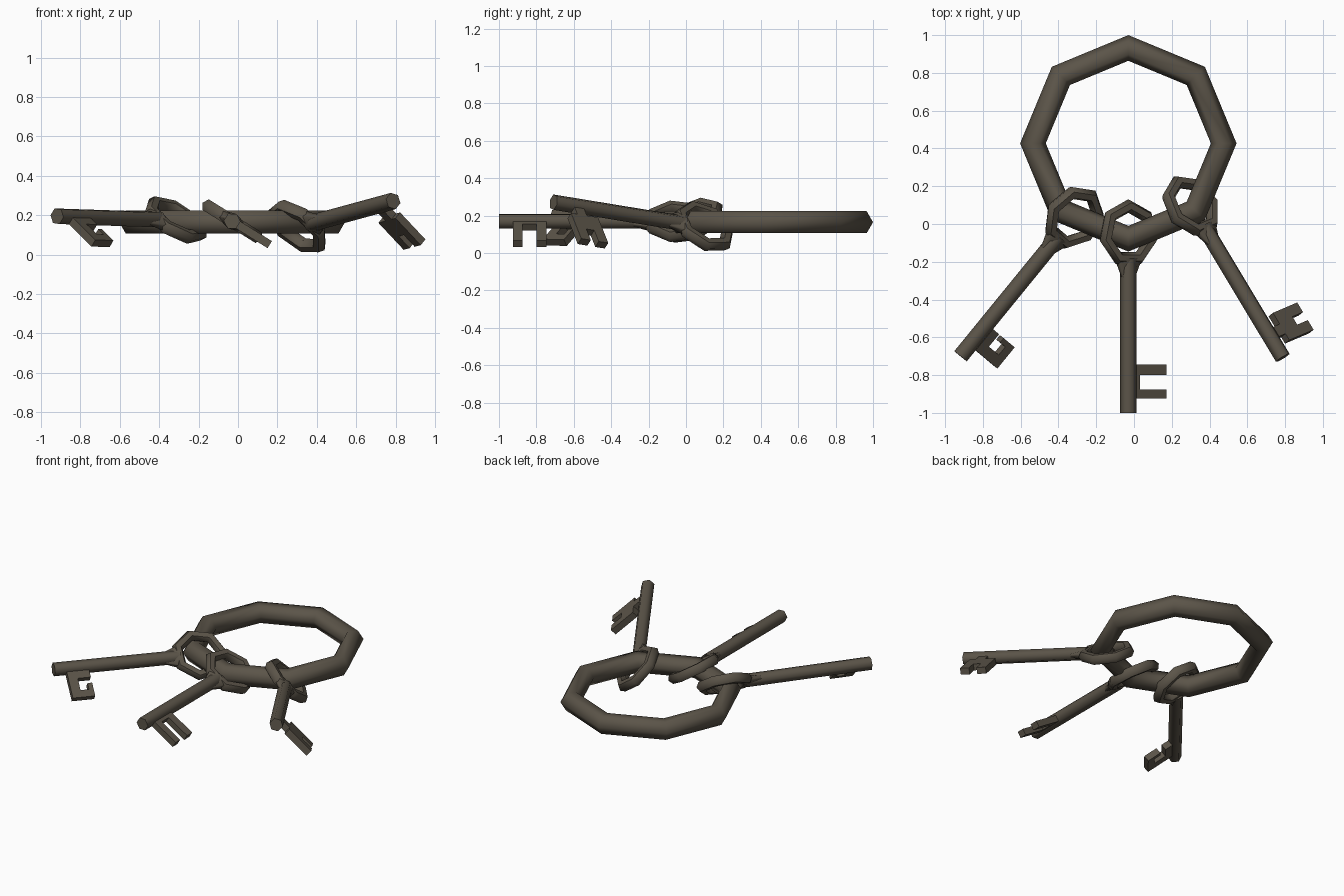
import bpy, bmesh
from math import radians
from mathutils import Matrix, Vector

if "Cube" in bpy.data.objects:
    bpy.data.objects.remove(bpy.data.objects["Cube"])

COLOR = (0.105, 0.089, 0.066, 1)
iron = bpy.data.materials.new("dark_iron")
iron.use_nodes = True
iron.diffuse_color = COLOR
bsdf = iron.node_tree.nodes["Principled BSDF"]
bsdf.inputs["Base Color"].default_value = COLOR
bsdf.inputs["Roughness"].default_value = 0.7


def finish(obj, name, matrix, smooth=True):
    obj.name = name
    obj.data.name = name
    obj.matrix_world = matrix
    obj.data.materials.append(iron)
    if smooth:
        bpy.ops.object.shade_smooth_by_angle(angle=radians(62))


def ring(name, matrix, sides, major, minor):
    """Faceted ring with a corner towards local +y."""
    bpy.ops.mesh.primitive_torus_add(major_segments=sides, minor_segments=6,
                                     major_radius=major, minor_radius=minor)
    finish(bpy.context.object, name, matrix @ Matrix.Rotation(radians(90), 4, "Z"))


def rod(name, matrix, y_start, y_end, r_start, r_end, flat=1.0):
    """Six-sided rod running along local -y."""
    bpy.ops.mesh.primitive_cone_add(vertices=6, radius1=r_start, radius2=r_end,
                                    depth=y_start - y_end)
    place = (Matrix.Translation((0, (y_start + y_end) / 2, 0))
             @ Matrix.Diagonal((1, 1, flat, 1))
             @ Matrix.Rotation(radians(90), 4, "X"))
    finish(bpy.context.object, name, matrix @ place)


def bit(name, matrix, outline):
    """Flat toothed plate; points are (reach from shaft, distance from tip)."""
    bm = bmesh.new()
    face = bm.faces.new([bm.verts.new((x, d - REACH, -THICK / 2)) for x, d in outline])
    extruded = bmesh.ops.extrude_face_region(bm, geom=[face])
    verts = [v for v in extruded["geom"] if isinstance(v, bmesh.types.BMVert)]
    bmesh.ops.translate(bm, verts=verts, vec=(0, 0, THICK))
    bmesh.ops.recalc_face_normals(bm, faces=bm.faces)
    mesh = bpy.data.meshes.new(name)
    bm.to_mesh(mesh)
    bm.free()
    obj = bpy.data.objects.new(name, mesh)
    bpy.context.collection.objects.link(obj)
    finish(obj, name, matrix, smooth=False)


REACH = 0.95     # bow centre to shaft tip
THICK = 0.042    # bit plate thickness

# Bit outlines
FORK = [(0, .075), (.225, .075), (.225, .125), (.06, .125),
        (.06, .2), (.225, .2), (.225, .255), (0, .255)]
HOOK = [(0, .075), (.225, .075), (.225, .22), (.13, .22), (.13, .19), (.175, .19),
        (.175, .135), (.09, .135), (.09, .22), (0, .22)]
CLAW = [(0, .11), (.09, .11), (.09, .07), (.285, .07), (.285, .13), (.2, .13),
        (.2, .18), (.285, .18), (.285, .24), (.09, .24), (.09, .17), (0, .17)]

# Large carrying ring
ring("carrying_ring", Matrix.Translation((-.03, .427, .165)), 8, .505, .068)

# Keys: name, bow centre, heading, pitch, roll, bit outline
KEYS = [
    ("middle_key", (-.03, -.05, .17), 0, 0, 32, FORK),
    ("right_key", (-.318, .036, .175), -39.2, -1.2, 37, HOOK),
    ("left_key", (.303, .098, .14), 31, -8, 45, CLAW),
]
for name, centre, heading, pitch, roll, outline in KEYS:
    m = (Matrix.Translation(Vector(centre))
         @ Matrix.Rotation(radians(heading), 4, "Z")
         @ Matrix.Rotation(radians(pitch), 4, "X")
         @ Matrix.Rotation(radians(roll), 4, "Y"))
    ring(name + "_bow", m, 7, .145, .036)
    rod(name + "_collar", m, -.13, -.23, .085, .043, .5)
    rod(name + "_shaft", m, -.14, -REACH, .043, .043)
    bit(name + "_bit", m, outline)
